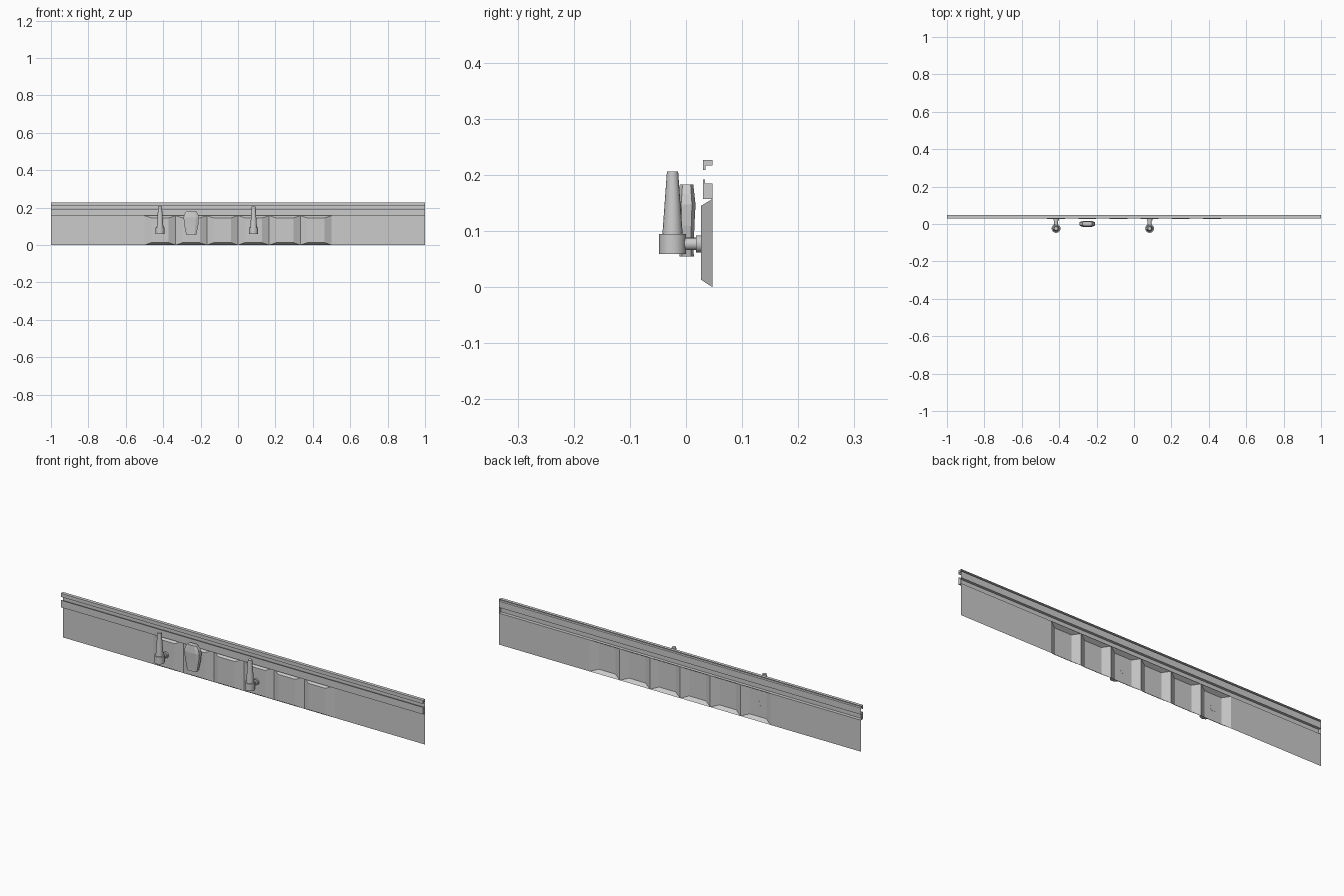
import bpy, bmesh, math
from mathutils import Matrix, Vector

if "Cube" in bpy.data.objects:
    bpy.data.objects.remove(bpy.data.objects["Cube"])

BACK, FRONT = 0.047, 0.027
CELL = 1 / 6


def make(name, bm):
    bmesh.ops.remove_doubles(bm, verts=bm.verts, dist=0.0001)
    bmesh.ops.recalc_face_normals(bm, faces=bm.faces)
    me = bpy.data.meshes.new(name)
    bm.to_mesh(me)
    bm.free()
    ob = bpy.data.objects.new(name, me)
    bpy.context.collection.objects.link(ob)
    return ob


def face(bm, pts):
    return bm.faces.new([bm.verts.new(p) for p in pts])


def bridge(bm, a, b):
    n = len(a)
    for i in range(n):
        j = (i + 1) % n
        face(bm, [a[i], a[j], b[j], b[i]])


def rect(cx, w, y, z0, z1):
    return [(cx - w, y, z0), (cx + w, y, z0), (cx + w, y, z1), (cx - w, y, z1)]


# thin sheet with six pressed, open-backed cells
bm = bmesh.new()
for s in (-1, 1):
    face(bm, rect(s * 0.75, 0.25, BACK, 0, 0.157))
for i in range(6):
    cx = -0.5 + CELL * (i + 0.5)
    base = rect(cx, CELL / 2, BACK, 0, 0.157)
    top = rect(cx, 0.046, FRONT, 0.013, 0.145)
    bridge(bm, base, top)
    face(bm, top)
make("pressed_panel", bm)

# slotted rail: open-backed folded profile (y, z) with end caps
upper = [(BACK, 0.227), (0.03, 0.227), (0.03, 0.209), (0.035, 0.209),
         (0.035, 0.217), (BACK, 0.217)]
lower = [(BACK, 0.185), (0.034, 0.185), (0.034, 0.192), (0.03, 0.192),
         (0.03, 0.157), (BACK, 0.157)]
bm = bmesh.new()
prof = upper + lower
for (y0, z0), (y1, z1) in zip(prof, prof[1:]):
    face(bm, [(-1, y0, z0), (1, y0, z0), (1, y1, z1), (-1, y1, z1)])
for x in (-1, 1):
    for part in (upper, lower):
        face(bm, [(x, y, z) for y, z in part])
make("slotted_rail", bm)


def tube(bm, a, b, r0, r1, n=16):
    a, b = Vector(a), Vector(b)
    rot = (b - a).to_track_quat('Z', 'Y').to_matrix().to_4x4()
    bmesh.ops.create_cone(bm, cap_ends=True, segments=n, radius1=r0, radius2=r1,
                          depth=(b - a).length,
                          matrix=Matrix.Translation((a + b) / 2) @ rot)


# two upright hooks: wall flange, arm, cup and tapered post
for i, x in enumerate((-0.4167, 0.0833)):
    bm = bmesh.new()
    tube(bm, (x, 0.0275, 0.077), (x, 0.018, 0.077), 0.015, 0.015)
    tube(bm, (x, 0.02, 0.077), (x, -0.01, 0.077), 0.011, 0.011)
    tube(bm, (x, -0.024, 0.059), (x, -0.024, 0.095), 0.024, 0.024)
    tube(bm, (x, -0.024, 0.095), (x, -0.024, 0.206), 0.018, 0.010)
    ob = make(f"hook_{i + 1}", bm)
    bpy.context.view_layer.objects.active = ob
    ob.select_set(True)
    bpy.ops.object.shade_smooth_by_angle(angle=math.radians(30))
    ob.select_set(False)


# faceted paddle, lofted upward: z, half width, half depth
def ring(z, w, d):
    c = [(1, .6), (.6, 1), (-.6, 1), (-1, .6), (-1, -.6), (-.6, -1), (.6, -1), (1, -.6)]
    return [(-0.25 + u * w, 0.001 + v * d, z) for u, v in c]


levels = [(0.055, 0.026, 0.013), (0.065, 0.029, 0.0125), (0.11, 0.038, 0.014),
          (0.147, 0.041, 0.016), (0.165, 0.037, 0.014), (0.183, 0.025, 0.012)]
rings = [ring(*l) for l in levels]
bm = bmesh.new()
for a, b in zip(rings, rings[1:]):
    bridge(bm, a, b)
face(bm, rings[0])
face(bm, rings[-1])
make("paddle", bm)
